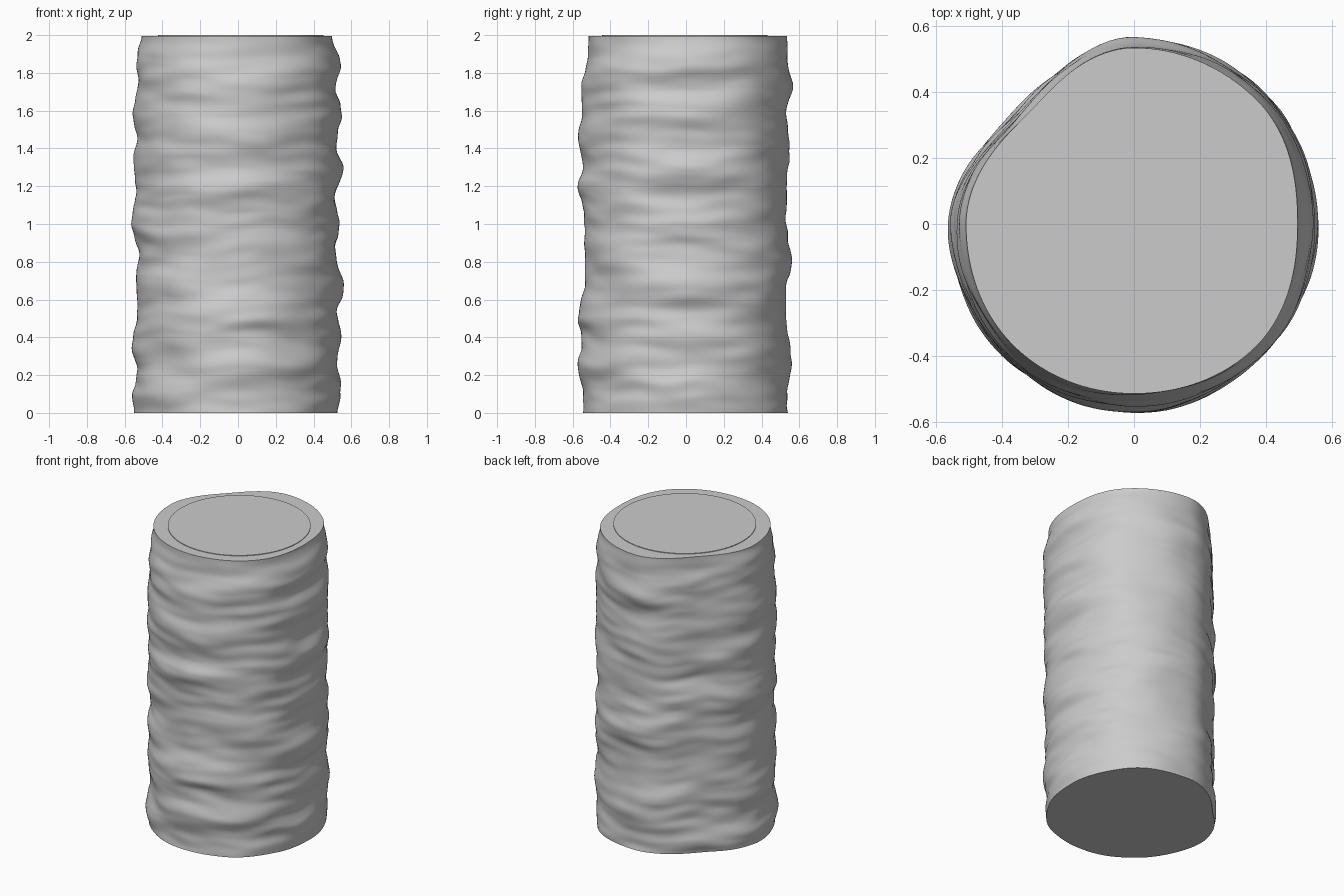
import bpy, bmesh, math
from mathutils import Vector, noise

if "Cube" in bpy.data.objects:
    bpy.data.objects.remove(bpy.data.objects["Cube"])

SEG, RINGS, TOP = 144, 200, 1.996

stone = bpy.data.materials.new("grey_stone")
stone.diffuse_color = (0.6, 0.6, 0.6, 1)
stone.use_nodes = True
stone.node_tree.nodes["Principled BSDF"].inputs["Base Color"].default_value = stone.diffuse_color

# Bulges of the column: (height, radius) on the four main sides
RIGHT = [(0, .525), (.1, .545), (.3, .525), (.4, .548), (.53, .525), (.67, .56), (.85, .515), (1, .537),
         (1.15, .51), (1.27, .555), (1.45, .52), (1.6, .553), (1.72, .515), (1.85, .543), (2, .497)]
BACK = [(0, .54), (.1, .535), (.27, .56), (.5, .53), (.65, .53), (.8, .56), (1, .53), (1.25, .535),
        (1.4, .55), (1.6, .53), (1.73, .566), (1.85, .54), (2, .535)]
LEFT = [(0, .55), (.05, .56), (.22, .535), (.36, .562), (.55, .53), (.7, .54), (.85, .525), (1, .565),
        (1.18, .54), (1.35, .553), (1.45, .535), (1.57, .557), (1.75, .53), (1.9, .535), (2, .51)]
FRONT = [(0, .545), (.1, .545), (.25, .572), (.4, .55), (.5, .572), (.7, .535), (.88, .535), (1.05, .54),
         (1.22, .572), (1.3, .545), (1.47, .572), (1.58, .55), (1.72, .553), (1.9, .52), (2, .515)]
# Flatter or fuller corners between them, counter-clockwise from the right
NE = [(0, .55), (1.8, .555), (2, .53)]
NW = [(0, .485), (1.8, .48), (2, .465)]
SW = [(0, .55), (1.8, .55), (2, .52)]
SE = [(0, .545), (1.8, .55), (2, .525)]
SIDES = [RIGHT, NE, BACK, NW, LEFT, SW, FRONT, SE]


def ease(t):
    return t * t * (3 - 2 * t)


def sample(profile, z):
    """Smooth radius at height z."""
    for (z0, r0), (z1, r1) in zip(profile, profile[1:]):
        if z <= z1:
            return r0 + (r1 - r0) * ease(max(0, (z - z0) / (z1 - z0)))
    return profile[-1][1]


def radius(a, z):
    c, s = math.cos(a), math.sin(a)
    k = a / (math.pi / 4)
    i, t = int(k) % 8, ease(k - int(k))
    base = sample(SIDES[i], z) * (1 - t) + sample(SIDES[(i + 1) % 8], z) * t
    # wrinkles run round the column, fading at the top rim
    fade = min(1, (2 - z) / .12)
    corner = math.sin(2 * a) ** 2
    broad = noise.noise(Vector((c * 1.3, s * 1.3, z * 5.5)))
    warp = z + .03 * noise.noise(Vector((c * 2 + 7, s * 2, z * 2)))
    fine = noise.noise(Vector((c * 2 + 3, s * 2, warp * 14)))
    return base + fade * (.022 * corner * broad + .010 * fine)


def finish(bm, name):
    bmesh.ops.recalc_face_normals(bm, faces=bm.faces[:])
    mesh = bpy.data.meshes.new(name)
    bm.to_mesh(mesh)
    bm.free()
    mesh.materials.append(stone)
    ob = bpy.data.objects.new(name, mesh)
    bpy.context.collection.objects.link(ob)
    bpy.ops.object.select_all(action='DESELECT')
    ob.select_set(True)
    bpy.context.view_layer.objects.active = ob
    bpy.ops.object.shade_smooth_by_angle(angle=math.radians(50))
    return ob


# Rough column with flat ends
bm = bmesh.new()
rings = []
for j in range(RINGS + 1):
    z = 2 * j / RINGS
    ring = []
    for i in range(SEG):
        a = 2 * math.pi * i / SEG
        r = radius(a, z)
        ring.append(bm.verts.new((r * math.cos(a), r * math.sin(a), z * TOP / 2)))
    rings.append(ring)
for lo, hi in zip(rings, rings[1:]):
    for i in range(SEG):
        k = (i + 1) % SEG
        bm.faces.new((lo[i], lo[k], hi[k], hi[i]))
bm.faces.new(rings[0][::-1])
bm.faces.new(rings[-1])
finish(bm, "column")

# Thin round plate on the top face
bm = bmesh.new()
bmesh.ops.create_cone(bm, cap_ends=True, segments=96, radius1=.438, radius2=.438, depth=.008)
bmesh.ops.translate(bm, verts=bm.verts[:], vec=(.014, -.007, 1.996))
finish(bm, "top_plate")
